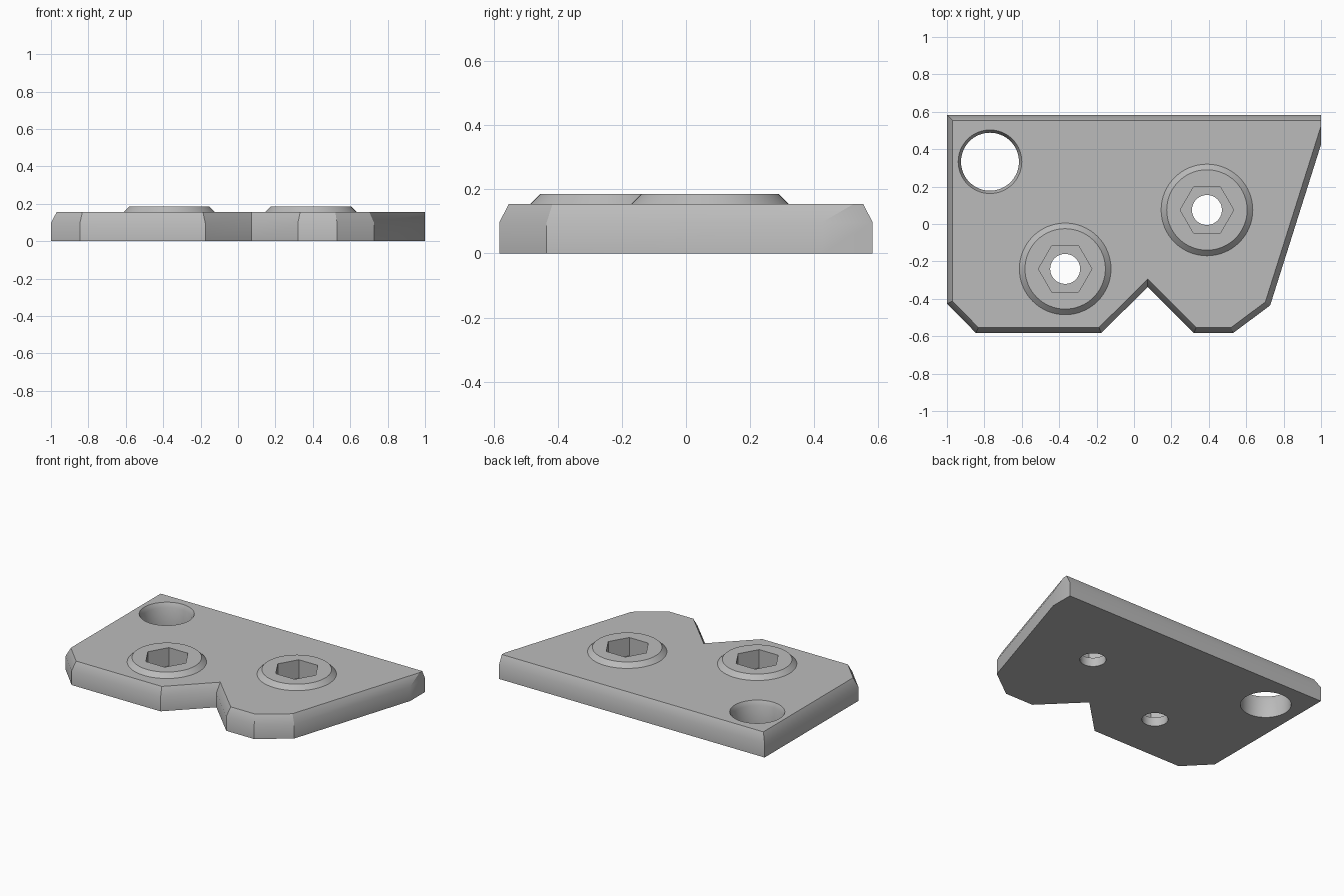
import bpy
import bmesh
import math
from mathutils import Vector
from mathutils.geometry import intersect_line_line_2d, normal
from math import cos, sin, tau

cube = bpy.data.objects.get("Cube")
if cube:
    bpy.data.objects.remove(cube, do_unlink=True)

THICK = 0.155
CHAMFER = 0.03

steel = bpy.data.materials.new("grey_metal")
steel.use_nodes = True
GREY = (0.5, 0.5, 0.5, 1)
steel.diffuse_color = GREY
steel.node_tree.nodes["Principled BSDF"].inputs["Base Color"].default_value = GREY


def loft(name, rings):
    """Closed solid through a stack of matching counter-clockwise rings."""
    bm = bmesh.new()
    loops = [[bm.verts.new(p) for p in ring] for ring in rings]
    count = len(loops[0])
    for low, high in zip(loops, loops[1:]):
        for i in range(count):
            j = (i + 1) % count
            bm.faces.new((low[i], low[j], high[j], high[i]))
    bm.faces.new(loops[0][::-1])
    bm.faces.new(loops[-1])
    bmesh.ops.recalc_face_normals(bm, faces=bm.faces)
    mesh = bpy.data.meshes.new(name)
    bm.to_mesh(mesh)
    bm.free()
    mesh.materials.append(steel)
    obj = bpy.data.objects.new(name, mesh)
    bpy.context.collection.objects.link(obj)
    return obj


def turned(name, centre, profile, sides=64):
    """Round or polygonal solid from (radius, height) pairs."""
    cx, cy = centre
    return loft(name, [[(cx + r * cos(tau * i / sides), cy + r * sin(tau * i / sides), z)
                        for i in range(sides)] for r, z in profile])


def inset(points, widths):
    """Move each outline edge inwards by its own width."""
    lines = []
    for i, a in enumerate(points):
        b = points[(i + 1) % len(points)]
        d = (b - a).normalized()
        lines.append((a + Vector((-d.y, d.x)) * widths[i], d))
    result = []
    for i, (p, d) in enumerate(lines):
        q, e = lines[i - 1]
        t = (p - q).cross(d) / e.cross(d)
        result.append(q + e * t)
    return result


def cut(target, cutter):
    mod = target.modifiers.new("cut", "BOOLEAN")
    mod.operation = "DIFFERENCE"
    mod.solver = "EXACT"
    mod.object = cutter
    bpy.context.view_layer.objects.active = target
    bpy.ops.object.modifier_apply(modifier=mod.name)


# Notched plate, chamfered on every top edge but the short right-hand one
outline = [Vector(p) for p in (
    (-1, 0.583), (-1, -0.425), (-0.845, -0.583), (-0.175, -0.583), (0.073, -0.337),
    (0.32, -0.583), (0.53, -0.583), (0.728, -0.435), (1, 0.425), (1, 0.583))]
widths = [CHAMFER] * len(outline)
widths[8] = 0
top = inset(outline, widths)
plate = loft("plate", [[(p.x, p.y, z) for p in ring] for ring, z in (
    (outline, 0), (outline, 0.097), (top, THICK))])
parts = [plate]
cutters = []

# Large corner hole with an eased rim
hole = turned("hole_cutter", (-0.77, 0.333),
              [(0.155, -0.1), (0.155, 0.125), (0.17, THICK), (0.17, 0.3)])
cut(plate, hole)
cutters.append(hole)

# Raised bosses with a hexagonal pocket and a bolt hole
for side, centre in (("right", (-0.368, -0.24)), ("left", (0.39, 0.075))):
    boss = turned(side + "_boss", centre, [(0.245, THICK), (0.215, 0.185)])
    pocket = turned(side + "_pocket_cutter", centre, [(0.143, 0.06), (0.143, 0.3)], 6)
    bore = turned(side + "_bore_cutter", centre, [(0.08, -0.1), (0.08, 0.1)])
    cut(plate, pocket)
    cut(plate, bore)
    cut(boss, pocket)
    parts.append(boss)
    cutters += [pocket, bore]

for cutter in cutters:
    bpy.data.objects.remove(cutter, do_unlink=True)

# Smooth curved walls, crisp edges
bpy.ops.object.select_all(action="DESELECT")
for part in parts:
    part.select_set(True)
bpy.context.view_layer.objects.active = plate
bpy.ops.object.shade_smooth_by_angle(angle=math.radians(30))
